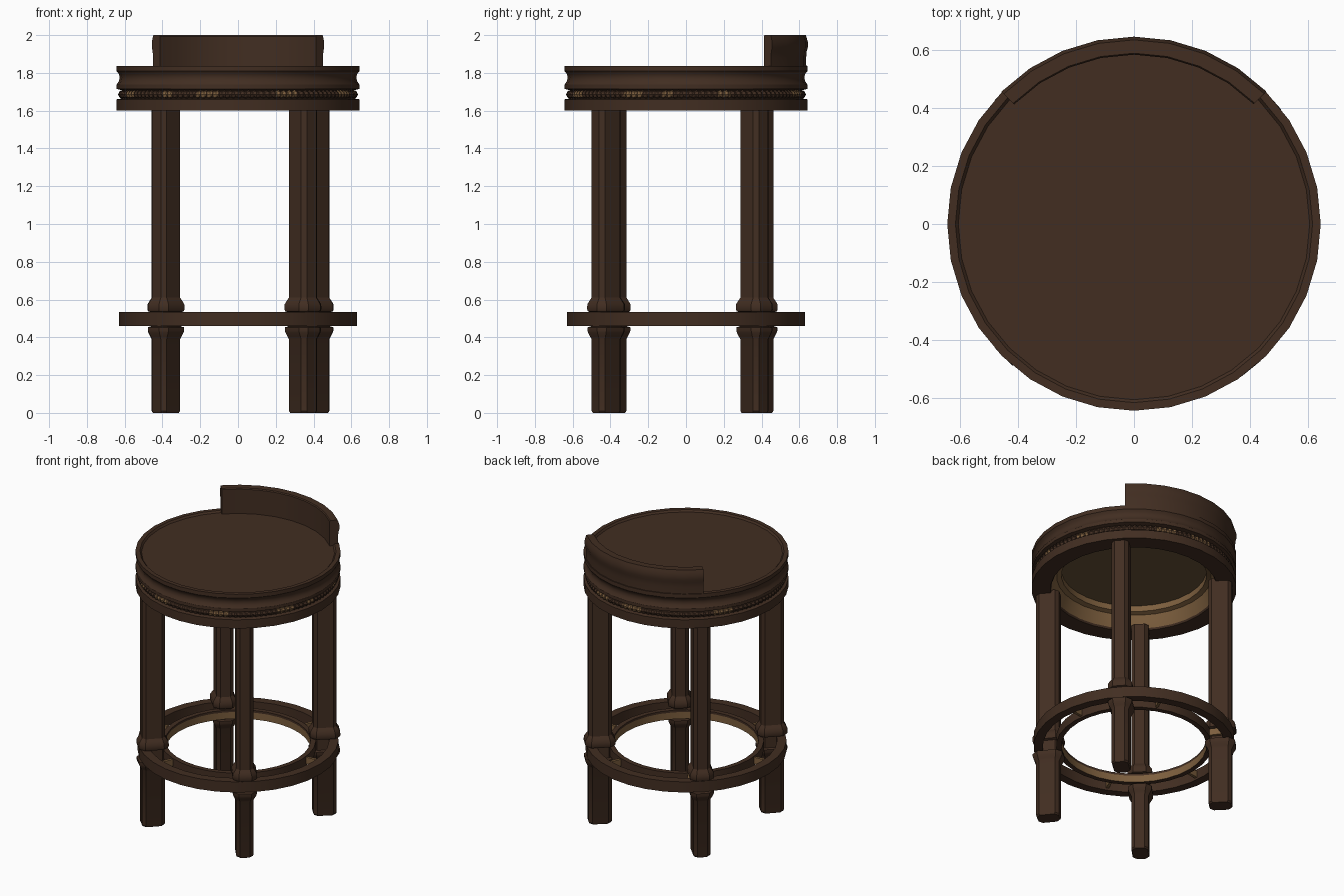
import bpy, bmesh, math
from mathutils import Vector

if "Cube" in bpy.data.objects:
    bpy.data.objects.remove(bpy.data.objects["Cube"])

def material(name, rgb):
    m = bpy.data.materials.new(name)
    m.diffuse_color = (*rgb, 1)
    m.use_nodes = True
    m.node_tree.nodes["Principled BSDF"].inputs["Base Color"].default_value = m.diffuse_color
    return m

DARK = material("dark walnut", (0.054, 0.027, 0.0155))
TAN = material("worn tan wood", (0.205, 0.114, 0.048))
OLIVE = material("underside brown", (0.14, 0.088, 0.04))
MATS = [DARK, TAN, OLIVE]

def finish(bm, name):
    bmesh.ops.remove_doubles(bm, verts=bm.verts, dist=1e-5)
    bmesh.ops.recalc_face_normals(bm, faces=bm.faces)
    me = bpy.data.meshes.new(name)
    bm.to_mesh(me)
    bm.free()
    for m in MATS:
        me.materials.append(m)
    ob = bpy.data.objects.new(name, me)
    bpy.context.collection.objects.link(ob)
    bpy.ops.object.select_all(action='DESELECT')
    ob.select_set(True)
    bpy.context.view_layer.objects.active = ob
    bpy.ops.object.shade_smooth_by_angle(angle=math.radians(32))
    return ob

def lathe(name, prof, n=32, a0=0, a1=360, closed=True, mats={}):
    """Sweep an (r, z) profile around z; mats maps profile segment to material."""
    bm = bmesh.new()
    full = a1 - a0 == 360
    rings = []
    for i in range(n if full else n + 1):
        a = math.radians(a0 + (a1 - a0) * i / n)
        rings.append([bm.verts.new((r * math.cos(a), r * math.sin(a), z)) for r, z in prof])
    k = len(prof)
    for i in range(n):
        p, q = rings[i], rings[(i + 1) % len(rings)]
        for j in range(k if closed else k - 1):
            f = bm.faces.new((p[j], q[j], q[(j + 1) % k], p[(j + 1) % k]))
            f.material_index = mats.get(j, 0)
    if not full:
        bm.faces.new(rings[0]).material_index = mats.get("cap", 0)
        bm.faces.new(rings[-1]).material_index = mats.get("cap", 0)
    return finish(bm, name)

def loft_leg(name, angle, levels, a=0.073, b=0.054, c0=0.022, radius=0.545):
    """Chamfered rectangular post; levels are (z, outward offset)."""
    bm = bmesh.new()
    t = math.radians(angle)
    u, v = Vector((math.cos(t), math.sin(t), 0)), Vector((-math.sin(t), math.cos(t), 0))
    rings = []
    for z, o in levels:
        A, B, c = a + o, b + o, c0 + max(0, o) * 0.6
        sec = [(A, c - B), (A, B - c), (A - c, B), (c - A, B),
               (-A, B - c), (-A, c - B), (c - A, -B), (A - c, -B)]
        rings.append([bm.verts.new(u * (radius + x) + v * y + Vector((0, 0, z))) for x, y in sec])
    for p, q in zip(rings, rings[1:]):
        for j in range(8):
            bm.faces.new((p[j], p[(j + 1) % 8], q[(j + 1) % 8], q[j]))
    bm.faces.new(rings[0])
    bm.faces.new(rings[-1])
    return finish(bm, name)

# Seat: moulded rim, rope groove, hollow stepped underside
seat_profile = [(0, 1.825), (0.605, 1.825), (0.615, 1.837), (0.643, 1.837), (0.643, 1.81),
                (0.631, 1.795), (0.626, 1.775), (0.631, 1.755), (0.643, 1.738), (0.643, 1.715),
                (0.615, 1.708), (0.615, 1.665), (0.643, 1.66), (0.643, 1.60), (0.525, 1.60),
                (0.518, 1.612), (0.485, 1.69), (0.455, 1.70), (0.455, 1.74), (0, 1.74)]
lathe("seat", seat_profile, closed=False, mats={15: 1, 16: 1, 17: 1, 18: 2})

# Twisted rope trim in the groove, worn in a few patches
WORN = [(15, 22), (62, 75), (85, 98), (140, 152), (200, 208), (230, 236),
        (249, 260), (288, 299), (328, 339), (348, 353)]
bm = bmesh.new()
N, M, RIBS = 600, 8, 120
rope = []
for i in range(N):
    a = 2 * math.pi * i / N
    ring = []
    for j in range(M):
        t = 2 * math.pi * j / M
        s = 0.020 + 0.004 * math.cos(RIBS * a + t)
        r = 0.611 + s * math.cos(t)
        ring.append(bm.verts.new((r * math.cos(a), r * math.sin(a), 1.686 + s * math.sin(t))))
    rope.append(ring)
for i in range(N):
    p, q = rope[i], rope[(i + 1) % N]
    worn = any(lo < 360 * i / N < hi for lo, hi in WORN)
    for j in range(M):
        f = bm.faces.new((p[j], q[j], q[(j + 1) % M], p[(j + 1) % M]))
        f.material_index = 1 if worn and j in (0, 1, 7) and i % 5 < 4 else 0
finish(bm, "rope_trim")

# Low curved backrest with a slight top lip
lathe("backrest", [(0.583, 1.82), (0.583, 1.993), (0.588, 2.0), (0.634, 2.0), (0.639, 1.985),
                   (0.645, 1.965), (0.645, 1.935), (0.639, 1.915), (0.636, 1.88), (0.637, 1.82)],
      n=8, a0=45, a1=135)

# Four legs with collars above and below the footrest
levels = [(0, -0.005), (0.01, 0), (0.39, 0), (0.405, 0.008), (0.425, 0.018), (0.435, 0.021),
          (0.453, 0.021), (0.458, 0.004), (0.532, 0.004), (0.538, 0.019), (0.548, 0.023),
          (0.575, 0.022), (0.595, 0.01), (0.61, 0), (1.62, 0)]
for name, ang in (("front_right_leg", -50.9), ("back_right_leg", 41.6),
                  ("back_left_leg", 134.6), ("front_left_leg", 225.7)):
    loft_leg(name, ang, levels)

# Footrest: outer and inner hoops joined by thin spokes
lathe("footrest_outer_hoop", [(0.572, 0.46), (0.63, 0.46), (0.63, 0.533), (0.572, 0.533)])
lathe("footrest_inner_hoop", [(0.455, 0.465), (0.488, 0.465), (0.488, 0.527), (0.455, 0.527),
                              (0.455, 0.512)], mats={4: 1})
for k in range(6):
    mid = -173 + 60 * k
    lathe(f"footrest_spoke_{k + 1}", [(0.485, 0.475), (0.575, 0.475), (0.575, 0.52), (0.485, 0.52)],
          n=1, a0=mid - 1, a1=mid + 1, mats={0: 1, 2: 1, "cap": 1})
